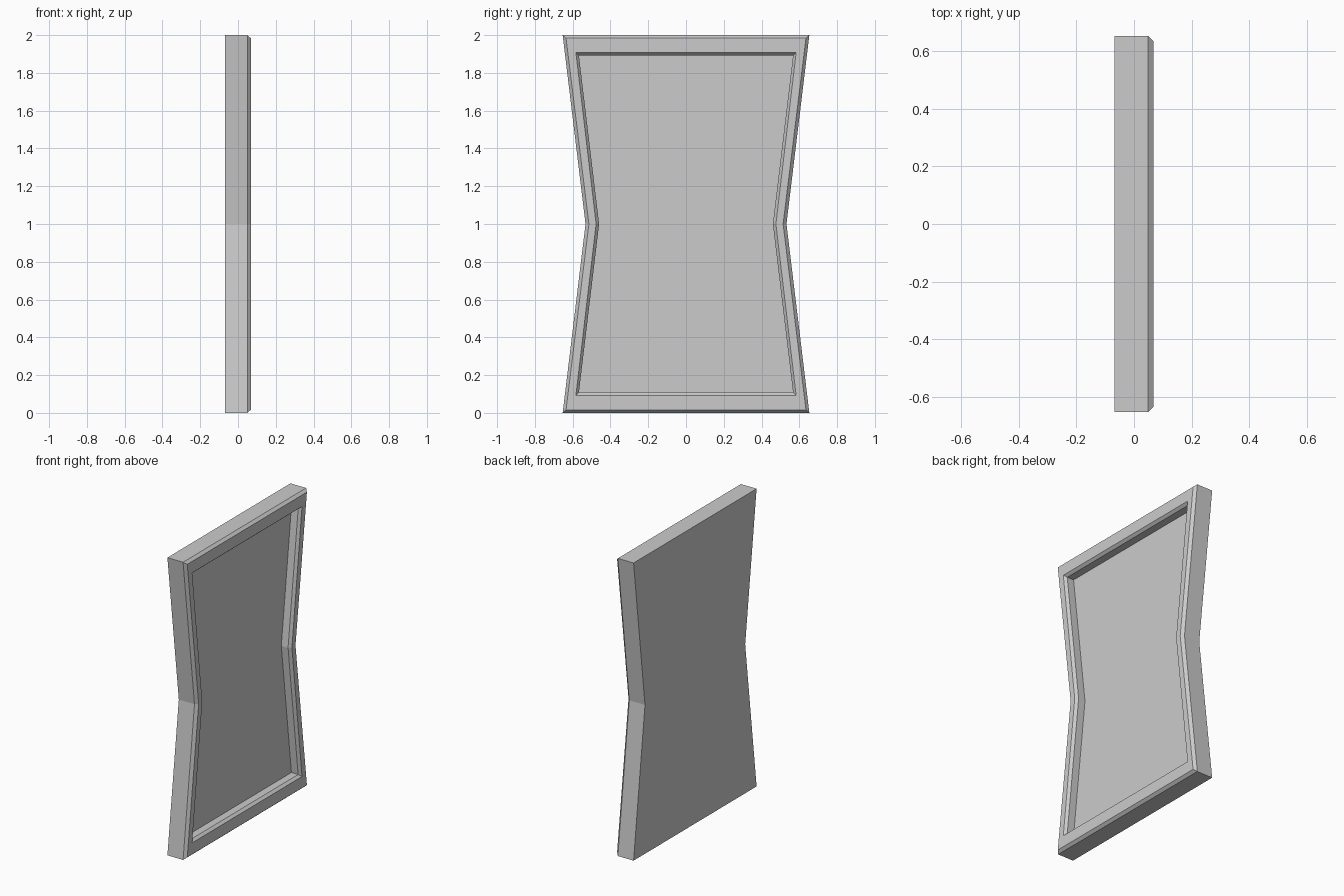
import bpy, bmesh

if "Cube" in bpy.data.objects:
    bpy.data.objects.remove(bpy.data.objects["Cube"])


def hourglass(x, corner_y, waist_y, inset_z):
    """Waisted six-sided outline in the y-z plane at depth x."""
    half = [(corner_y, inset_z), (waist_y, 1.0), (corner_y, 2.0 - inset_z)]
    pts = half + [(-y, z) for y, z in reversed(half)]
    return [(x, y, z) for y, z in pts]


# Outlines from the back, around the rim, into the recessed panel
sections = [
    (-0.0675, 0.653, 0.532, 0.0),    # flat back
    (0.049, 0.653, 0.532, 0.0),      # outer side
    (0.0675, 0.635, 0.514, 0.016),   # outer chamfer
    (0.0675, 0.583, 0.476, 0.093),   # front of rim
    (0.050, 0.567, 0.460, 0.108),    # inner chamfer
    (0.0, 0.567, 0.460, 0.108),      # recess wall
]

bm = bmesh.new()
rings = [[bm.verts.new(p) for p in hourglass(*s)] for s in sections]
for a, b in zip(rings, rings[1:]):
    for i in range(6):
        j = (i + 1) % 6
        bm.faces.new((a[i], a[j], b[j], b[i]))

# Back and recessed panel, each split at the waist into two quads
for r in (rings[0], rings[-1]):
    bm.faces.new((r[0], r[1], r[4], r[5]))
    bm.faces.new((r[1], r[2], r[3], r[4]))
bmesh.ops.recalc_face_normals(bm, faces=bm.faces)

mesh = bpy.data.meshes.new("framed_panel")
bm.to_mesh(mesh)
bm.free()
bpy.context.collection.objects.link(bpy.data.objects.new("framed_panel", mesh))
